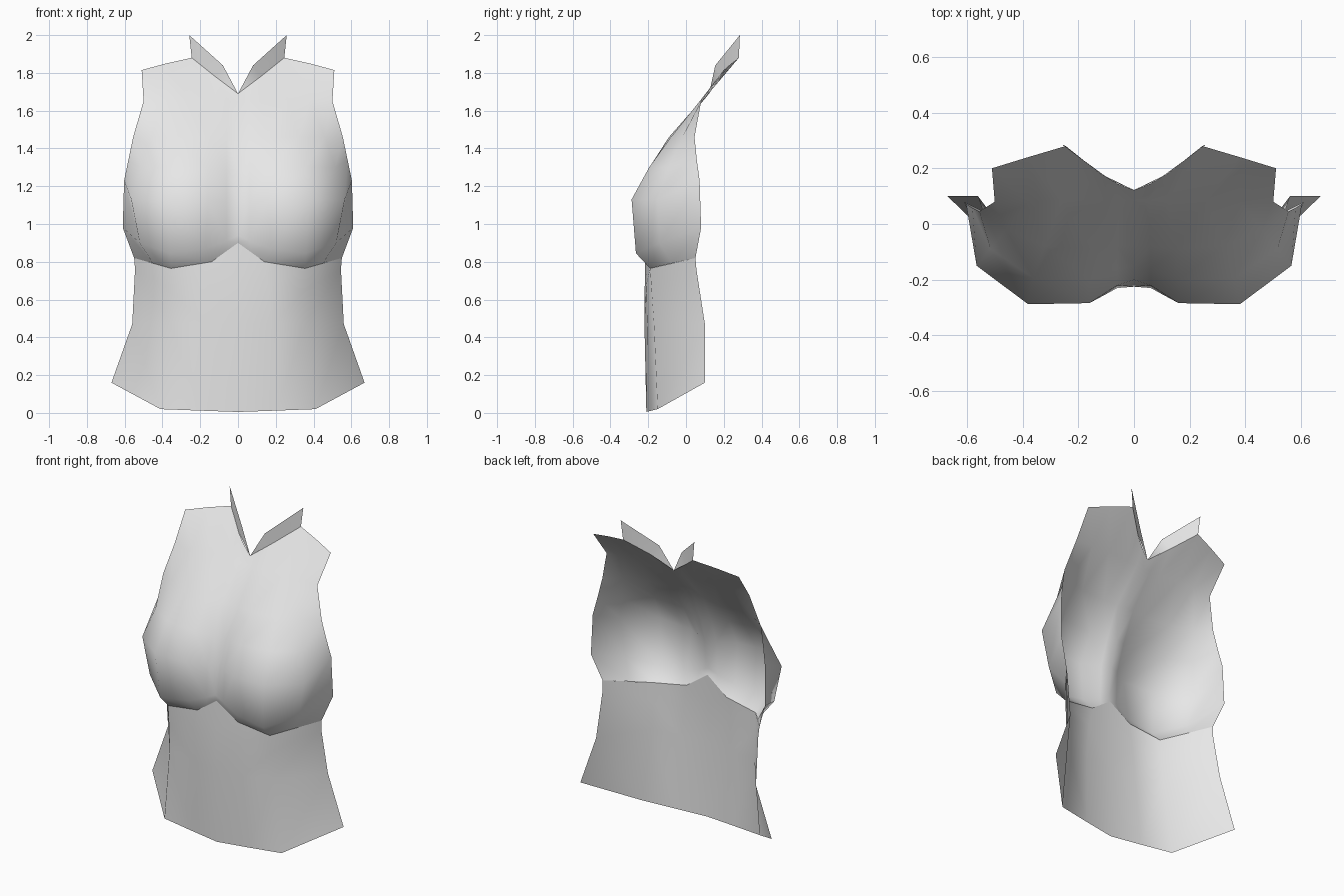
import bpy, bmesh, math

grey = bpy.data.materials.new("plain_grey")
grey.diffuse_color = (0.8, 0.8, 0.8, 1)


def half_shell(name, rows, angle):
    """Loft rows (bottom to top, centre to side) and mirror them across x."""
    bm = bmesh.new()
    grid = [[bm.verts.new(p) for p in row] for row in rows]
    for low, high in zip(grid, grid[1:]):
        for i in range(len(low) - 1):
            bm.faces.new((low[i], low[i + 1], high[i + 1], high[i]))
    bmesh.ops.remove_doubles(bm, verts=bm.verts, dist=0.0005)
    mesh = bpy.data.meshes.new(name)
    bm.to_mesh(mesh)
    bm.free()
    mesh.materials.append(grey)
    obj = bpy.data.objects.new(name, mesh)
    bpy.context.collection.objects.link(obj)
    mirror = obj.modifiers.new("mirror", 'MIRROR')
    mirror.use_clip = True
    bpy.ops.object.select_all(action='DESELECT')
    bpy.context.view_layer.objects.active = obj
    obj.select_set(True)
    bpy.ops.object.modifier_apply(modifier="mirror")
    bpy.ops.object.shade_smooth_by_angle(angle=math.radians(angle))
    return obj


# Midriff: flared hem up to the crease under the bust
half_shell("midriff", [
    [(0, -.21, .005), (.2, -.182, .012), (.41, -.15, .02), (.67, .10, .16)],
    [(0, -.22, .47), (.18, -.205, .47), (.36, -.17, .48), (.56, .10, .47)],
    [(0, -.218, .72), (.16, -.21, .68), (.357, -.182, .65), (.545, .055, .76)],
    [(0, -.215, .90), (.14, -.205, .80), (.355, -.19, .765), (.55, .05, .82)],
], 70)

# Chest: crease, bust underside, bust peak, upper chest and shoulder edge
half_shell("chest", [
    [(0, -.215, .90), (.07, -.21, .85), (.14, -.205, .80),
     (.355, -.19, .765), (.45, -.075, .792), (.55, .05, .82)],
    [(0, -.225, .94), (.06, -.23, .91), (.17, -.255, .87),
     (.36, -.265, .845), (.52, -.14, .90), (.61, .08, .98)],
    [(0, -.20, 1.12), (.06, -.22, 1.12), (.16, -.284, 1.12),
     (.38, -.288, 1.13), (.565, -.15, 1.13), (.603, .072, 1.23)],
    [(0, -.15, 1.28), (.06, -.165, 1.28), (.16, -.20, 1.29),
     (.36, -.195, 1.30), (.515, -.09, 1.30), (.58, .057, 1.34)],
    [(0, -.075, 1.46), (.06, -.08, 1.46), (.15, -.09, 1.46),
     (.32, -.08, 1.46), (.46, -.02, 1.46), (.555, .045, 1.46)],
    [(0, .085, 1.645), (.05, .085, 1.65), (.12, .085, 1.65),
     (.26, .085, 1.66), (.38, .08, 1.66), (.50, .08, 1.65)],
    [(0, .122, 1.69), (.06, .145, 1.735), (.12, .18, 1.78),
     (.245, .28, 1.88), (.38, .24, 1.85), (.51, .20, 1.815)],
], 70)

# Collar: upright flap rising from the neckline
half_shell("collar", [
    [(0, .122, 1.69), (.12, .18, 1.78), (.245, .28, 1.88)],
    [(0, .122, 1.69), (.08, .155, 1.84), (.258, .285, 2.0)],
], 70)
